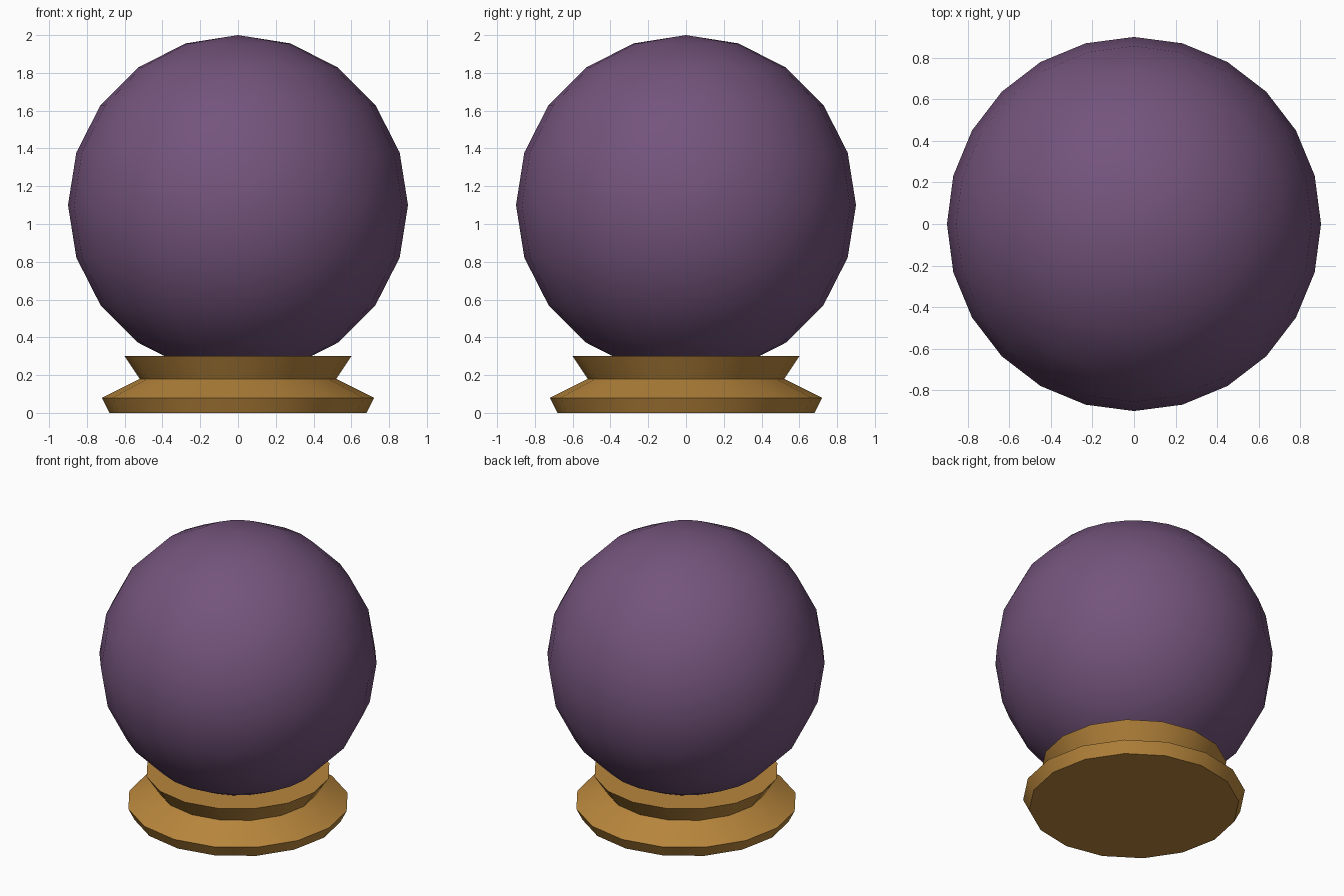
import bpy, bmesh, math

if "Cube" in bpy.data.objects:
    bpy.data.objects.remove(bpy.data.objects["Cube"])


def material(name, srgb):
    lin = [((c / 255 + 0.055) / 1.055) ** 2.4 for c in srgb]
    m = bpy.data.materials.new(name)
    m.diffuse_color = (*lin, 1)
    m.use_nodes = True
    m.node_tree.nodes["Principled BSDF"].inputs["Base Color"].default_value = m.diffuse_color
    return m


def lathe(name, profile, sides, mat):
    """Spin an (r, z) profile around z; r = 0 points become poles, open ends are capped."""
    bm = bmesh.new()
    rings = []
    for r, z in profile:
        n = sides if r > 1e-5 else 1
        rings.append([bm.verts.new((r * math.cos(2 * math.pi * i / sides),
                                    r * math.sin(2 * math.pi * i / sides), z)) for i in range(n)])
    for a, b in zip(rings, rings[1:]):
        for i in range(sides):
            j = (i + 1) % sides
            quad = [a[i % len(a)], a[j % len(a)], b[j % len(b)], b[i % len(b)]]
            bm.faces.new(list(dict.fromkeys(quad)))
    for ring in (rings[0], rings[-1]):
        if len(ring) > 1:
            bm.faces.new(ring)
    bmesh.ops.recalc_face_normals(bm, faces=bm.faces)
    mesh = bpy.data.meshes.new(name)
    bm.to_mesh(mesh)
    bm.free()
    mesh.materials.append(mat)
    ob = bpy.data.objects.new(name, mesh)
    bpy.context.collection.objects.link(ob)
    bpy.ops.object.select_all(action='DESELECT')
    ob.select_set(True)
    bpy.context.view_layer.objects.active = ob
    bpy.ops.object.shade_smooth_by_angle(angle=math.radians(40))
    return ob


purple = material("dusky_purple", (116, 84, 124))
brass = material("aged_brass", (184, 134, 60))

# Crystal ball: 24 segments, 10 rings
R, CZ, RINGS = 0.9, 1.1, 10
ball = [(R * math.sin(math.pi * k / RINGS), CZ - R * math.cos(math.pi * k / RINGS))
        for k in range(RINGS + 1)]
lathe("ball", ball, 24, purple)

# Turned stand with flared foot and cup
lathe("stand", [(0.68, 0), (0.72, 0.08), (0.52, 0.18), (0.6, 0.3)], 16, brass)
